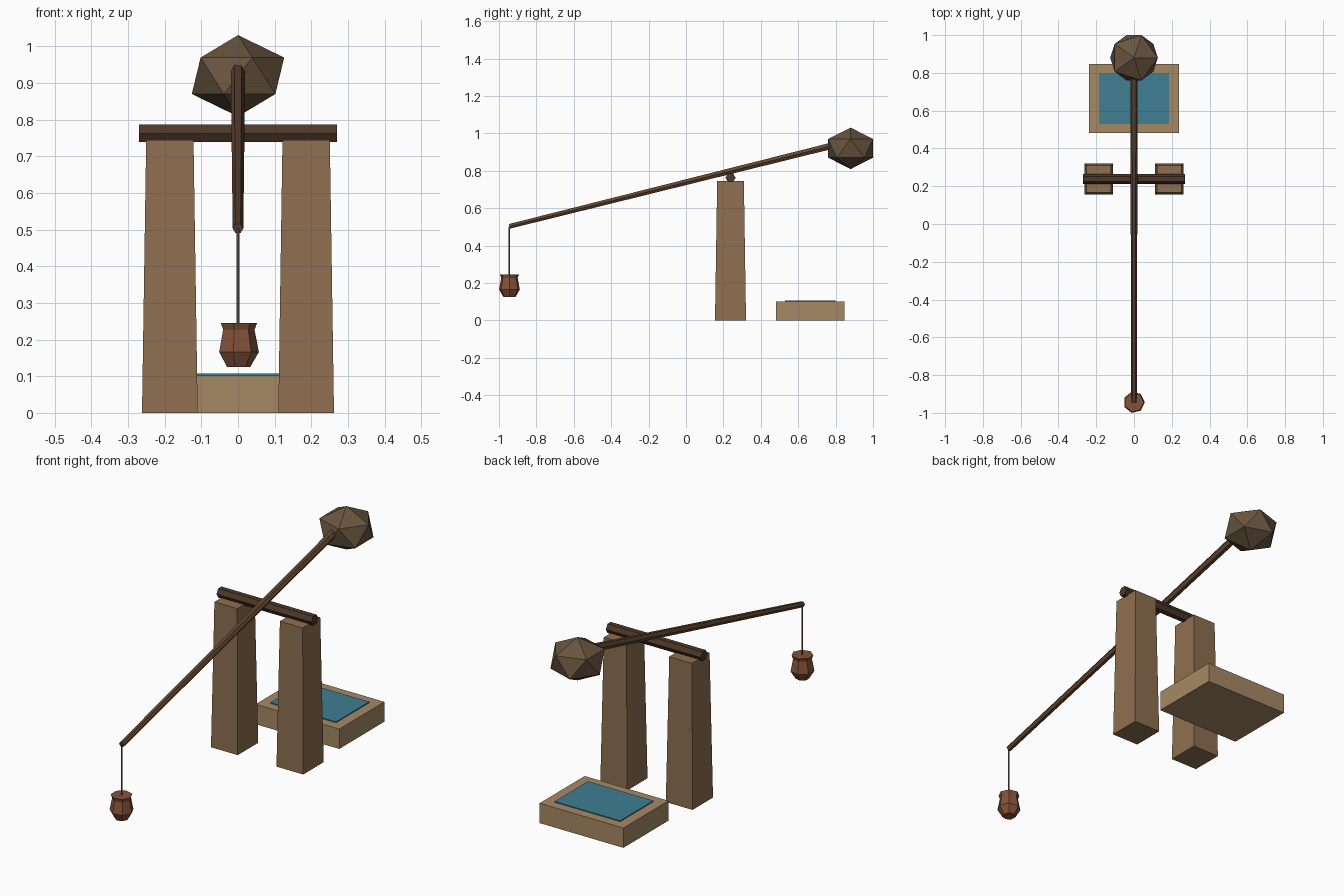
import bpy, math
from mathutils import Vector

if "Cube" in bpy.data.objects:
    bpy.data.objects.remove(bpy.data.objects["Cube"])


def material(name, rgb):
    m = bpy.data.materials.new(name)
    m.diffuse_color = (*rgb, 1)
    m.use_nodes = True
    m.node_tree.nodes["Principled BSDF"].inputs["Base Color"].default_value = m.diffuse_color
    return m


MUD = material("mud", (0.27, 0.16, 0.08))
BRICK = material("pale_mud", (0.38, 0.25, 0.13))
WOOD = material("wood", (0.12, 0.06, 0.03))
DARK_WOOD = material("dark_wood", (0.075, 0.04, 0.022))
CLAY = material("clay", (0.14, 0.09, 0.05))
POT = material("pot", (0.23, 0.085, 0.04))
ROPE = material("rope", (0.15, 0.10, 0.06))
WATER = material("water", (0.05, 0.21, 0.29))


def finish(name, mat):
    ob = bpy.context.object
    ob.name = name
    ob.data.materials.append(mat)
    return ob


def box(name, centre, size, mat, taper=(1, 1)):
    """Box whose top face is scaled by taper."""
    bpy.ops.mesh.primitive_cube_add(size=1, location=centre)
    ob = finish(name, mat)
    for v in ob.data.vertices:
        top = v.co.z > 0
        v.co.x *= size[0] * (taper[0] if top else 1)
        v.co.y *= size[1] * (taper[1] if top else 1)
        v.co.z *= size[2]
    return ob


def rod(name, a, b, r1, r2, sides, mat, turn=0):
    """Tapered pole from a to b."""
    a, b = Vector(a), Vector(b)
    bpy.ops.mesh.primitive_cone_add(vertices=sides, radius1=r1, radius2=r2,
                                    depth=(b - a).length, location=(a + b) / 2)
    ob = finish(name, mat)
    for v in ob.data.vertices:
        c, s = math.cos(turn), math.sin(turn)
        v.co.xy = (v.co.x * c - v.co.y * s, v.co.x * s + v.co.y * c)
    ob.rotation_euler = (b - a).to_track_quat('Z', 'Y').to_euler()
    return ob


def lathe(name, centre, profile, sides, mat):
    """Closed faceted vessel from (radius, height) rings."""
    verts = [(r * math.cos(math.tau * i / sides), r * math.sin(math.tau * i / sides), z)
             for r, z in profile for i in range(sides)]
    faces = [(k * sides + i, k * sides + (i + 1) % sides,
              (k + 1) * sides + (i + 1) % sides, (k + 1) * sides + i)
             for k in range(len(profile) - 1) for i in range(sides)]
    last = (len(profile) - 1) * sides
    faces += [tuple(reversed(range(sides))), tuple(range(last, last + sides))]
    me = bpy.data.meshes.new(name)
    me.from_pydata(verts, [], faces)
    me.materials.append(mat)
    ob = bpy.data.objects.new(name, me)
    ob.location = centre
    bpy.context.collection.objects.link(ob)
    return ob


# Tapered mud pillars
for side, sx in (("left", -1), ("right", 1)):
    box(side + "_pillar", (sx * 0.186, 0.238, 0.3725), (0.152, 0.166, 0.745),
        MUD, (0.85, 0.86))

# Pivot beam across the pillars, flat side up
rod("pivot_beam", (-0.27, 0.238, 0.763), (0.27, 0.238, 0.763),
    0.027, 0.027, 6, DARK_WOOD, math.radians(30))

# Long swinging pole with the thick end in the counterweight
rod("swing_pole", (0, -0.944, 0.503), (0, 0.86, 0.954), 0.0145, 0.02, 6,
    WOOD, math.radians(30))

# Clay counterweight
bpy.ops.mesh.primitive_ico_sphere_add(subdivisions=1, radius=1, location=(0, 0.88, 0.92))
weight = finish("counterweight", CLAY)
weight.scale = (0.141, 0.141, 0.111)

# Rope and bucket
rod("rope", (0, -0.944, 0.235), (0, -0.944, 0.503), 0.004, 0.004, 5, ROPE)
lathe("bucket", (0, -0.944, 0),
      [(0.033, 0.125), (0.057, 0.166), (0.045, 0.227), (0.052, 0.245)], 7, POT)

# Water trough
box("trough", (0, 0.665, 0.051), (0.476, 0.366, 0.102), BRICK)
box("water", (0, 0.665, 0.099), (0.372, 0.27, 0.016), WATER)
